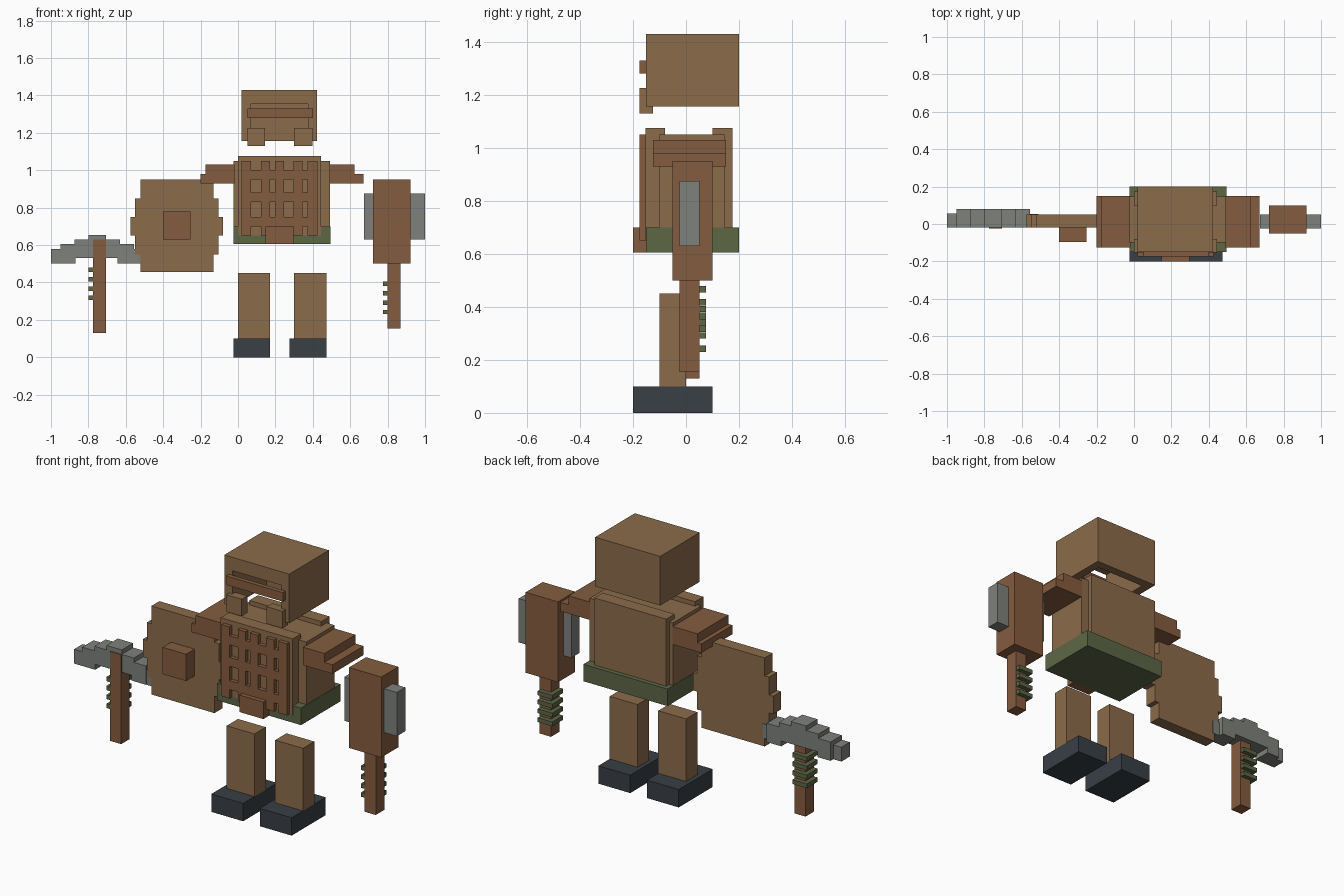
import bpy, bmesh


def material(name, rgb):
    m = bpy.data.materials.new(name)
    m.diffuse_color = (*rgb, 1)
    return m


TAN = material("tan", (0.26, 0.15, 0.07))
RUST = material("rust", (0.235, 0.107, 0.05))
GREEN = material("green", (0.11, 0.135, 0.06))
STEEL = material("steel", (0.21, 0.22, 0.2))
DARK = material("dark", (0.04, 0.05, 0.06))


def finish(name, bm, mat):
    bmesh.ops.recalc_face_normals(bm, faces=bm.faces)
    me = bpy.data.meshes.new(name)
    bm.to_mesh(me)
    bm.free()
    me.materials.append(mat)
    ob = bpy.data.objects.new(name, me)
    bpy.context.collection.objects.link(ob)
    return ob


def boxes(name, mat, *spans):
    """One object from boxes given as (x0, x1, y0, y1, z0, z1)."""
    bm = bmesh.new()
    for x0, x1, y0, y1, z0, z1 in spans:
        for v in bmesh.ops.create_cube(bm, size=1)["verts"]:
            v.co = ((x0 + x1) / 2 + v.co.x * (x1 - x0),
                    (y0 + y1) / 2 + v.co.y * (y1 - y0),
                    (z0 + z1) / 2 + v.co.z * (z1 - z0))
    return finish(name, bm, mat)


def slab(name, mat, outline, y0, y1):
    """Extrude an (x, z) outline along y."""
    bm = bmesh.new()
    f = bm.faces.new([bm.verts.new((x, y0, z)) for x, z in outline])
    ext = bmesh.ops.extrude_face_region(bm, geom=[f])["geom"]
    for v in ext:
        if isinstance(v, bmesh.types.BMVert):
            v.co.y = y1
    return finish(name, bm, mat)


# Legs and boots
for side, leg, boot in (("left", 0.0, -0.025), ("right", 0.3, 0.275)):
    boxes(side + "_leg", TAN, (leg, leg + 0.172, -0.1, 0, 0.1, 0.45))
    boxes(side + "_boot", DARK, (boot, boot + 0.197, -0.2, 0.1, 0, 0.1))

# Belt and buckle
boxes("belt", GREEN, (-0.025, 0.495, -0.15, 0.2, 0.605, 0.7))
boxes("buckle", RUST, (0.148, 0.297, -0.2, -0.15, 0.605, 0.7))

# Torso: core with raised front and back slabs
boxes("torso", TAN, (-0.023, 0.493, -0.1, 0.148, 0.69, 1.05))
boxes("front_slab", TAN, (0, 0.445, -0.153, -0.08, 0.65, 1.075))
boxes("back_slab", TAN, (0, 0.445, 0.1, 0.175, 0.65, 1.075))

# Chest lattice
bars = [(a, b, -0.175, -0.15, 0.65, 1.05) for a, b in
        ((0.02, 0.07), (0.122, 0.17), (0.197, 0.245), (0.297, 0.345), (0.372, 0.425))]
rows = [(0.02, 0.425, -0.175, -0.15, z, z + 0.05) for z in (0.7, 0.83, 0.95)]
boxes("chest_lattice", RUST, *bars, *rows)

# Stepped shoulder pads
boxes("left_shoulder", RUST, (-0.175, -0.02, -0.125, 0.15, 0.98, 1.03),
      (-0.2, -0.02, -0.125, 0.15, 0.93, 0.98))
boxes("right_shoulder", RUST, (0.49, 0.622, -0.125, 0.15, 0.98, 1.03),
      (0.49, 0.672, -0.125, 0.15, 0.93, 0.98))

# Hollow helmet, open at the face and bottom
boxes("helmet", TAN, (0.02, 0.422, -0.15, 0.2, 1.355, 1.43),
      (0.02, 0.422, 0.15, 0.2, 1.155, 1.355),
      (0.02, 0.07, -0.15, 0.15, 1.155, 1.355),
      (0.374, 0.422, -0.15, 0.15, 1.155, 1.355))
boxes("visor_bar", RUST, (0.05, 0.4, -0.175, -0.15, 1.28, 1.33))
boxes("cheek_guards", TAN, (0.05, 0.145, -0.175, -0.125, 1.13, 1.225),
      (0.3, 0.398, -0.175, -0.125, 1.13, 1.225))

# Shield with stepped rim and square boss
half = [(0.195, 0.455), (0.195, 0.55), (0.223, 0.55), (0.223, 0.65), (0.248, 0.65),
        (0.248, 0.75), (0.223, 0.75), (0.223, 0.85), (0.195, 0.85), (0.195, 0.95)]
slab("shield", TAN, [(-0.327 + x, z) for x, z in half]
     + [(-0.327 - x, z) for x, z in reversed(half)], -0.02, 0.05)
boxes("shield_boss", RUST, (-0.4, -0.255, -0.095, -0.02, 0.63, 0.78))

# Pick head with thinner tips
slab("pick_head", STEEL,
     [(-0.95, 0.5), (-0.87, 0.5), (-0.87, 0.53), (-0.645, 0.53), (-0.645, 0.5),
      (-0.555, 0.5), (-0.555, 0.605), (-0.63, 0.605), (-0.63, 0.63), (-0.705, 0.63),
      (-0.705, 0.655), (-0.8, 0.655), (-0.8, 0.63), (-0.875, 0.63), (-0.875, 0.605),
      (-0.95, 0.605)], -0.02, 0.08)
boxes("pick_tips", STEEL, (-1, -0.95, -0.02, 0.055, 0.5, 0.58),
      (-0.555, -0.51, -0.018, 0.053, 0.5, 0.58))


# Handles with grip wraps
def handle(name, x, z0, z1, wrap_z):
    boxes(name + "_handle", RUST, (x, x + 0.07, -0.025, 0.05, z0, z1))
    boxes(name + "_wraps", GREEN, *[(x - 0.025, x + 0.065, -0.02, 0.075,
                                     wrap_z + i * 0.05, wrap_z + i * 0.05 + 0.024)
                                    for i in range(4)])


handle("pick", -0.775, 0.13, 0.63, 0.305)
handle("mace", 0.8, 0.155, 0.5, 0.23)

# Mace head with steel side plates
boxes("mace_head", RUST, (0.722, 0.922, -0.05, 0.1, 0.5, 0.95))
boxes("mace_plates", STEEL, (0.675, 0.722, -0.025, 0.05, 0.63, 0.875),
      (0.922, 1.0, -0.025, 0.05, 0.63, 0.875))
